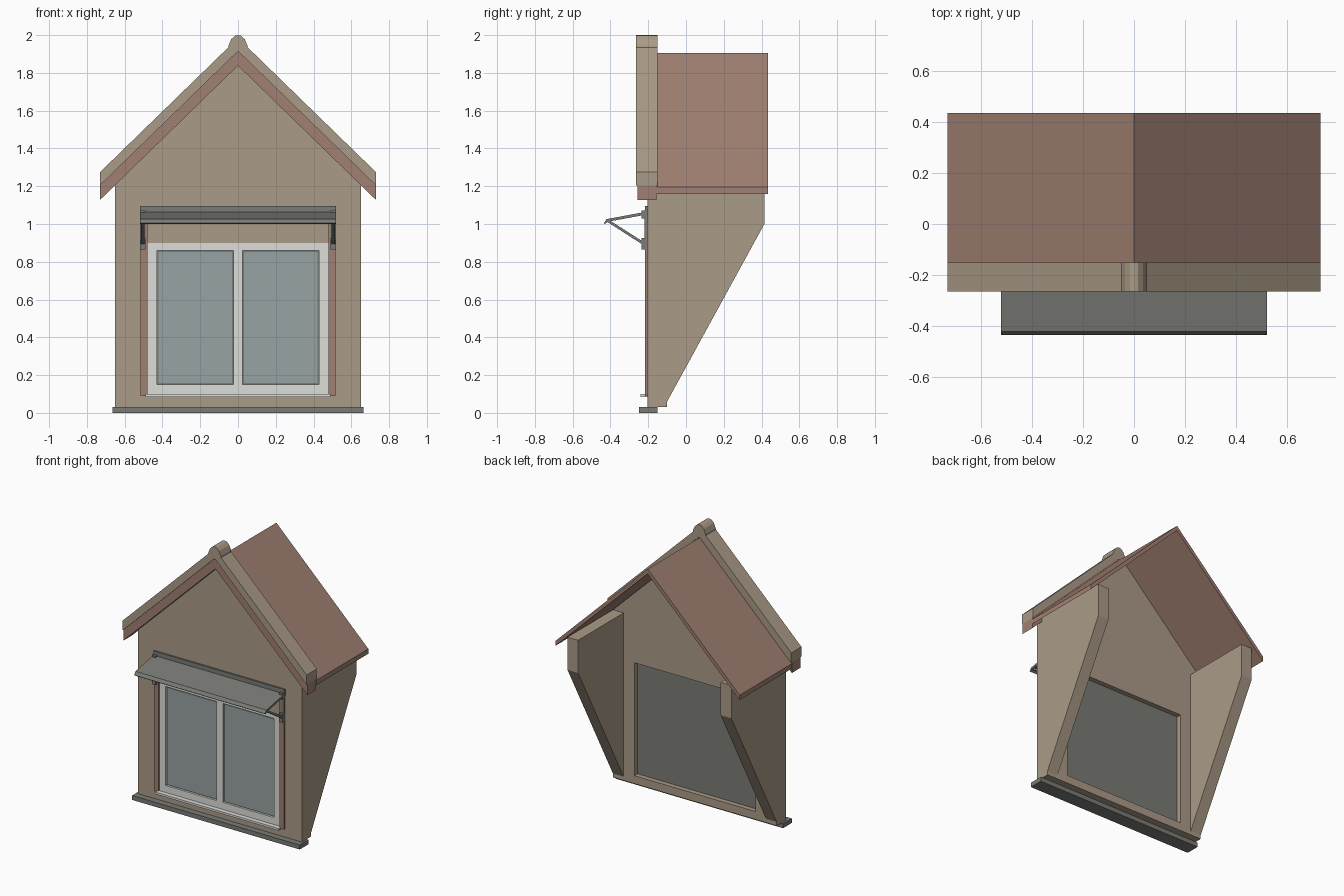
import bpy
import bmesh
from mathutils import Vector

cube = bpy.data.objects.get("Cube")
if cube:
    bpy.data.objects.remove(cube, do_unlink=True)


def material(name, *rgb):
    """Flat material from 0-255 sRGB values."""
    lin = [((c / 255 + 0.055) / 1.055) ** 2.4 for c in rgb] + [1]
    m = bpy.data.materials.new(name)
    m.use_nodes = True
    m.diffuse_color = lin
    bsdf = m.node_tree.nodes["Principled BSDF"]
    bsdf.inputs["Base Color"].default_value = lin
    bsdf.inputs["Roughness"].default_value = 0.8
    return m


TAN = material("tan render", 170, 155, 135)
RED = material("red brown", 160, 128, 114)
GREY = material("zinc grey", 122, 124, 118)
WHITE = material("frame white", 221, 221, 217)
GLASS = material("pane blue grey", 153, 163, 163)


def prism(name, pts, lo, hi, axis, mat):
    """Extrude a profile along x (points are y, z) or along y (points are x, z)."""
    def place(p, d):
        return Vector((d, *p)) if axis == "x" else Vector((p[0], d, p[1]))
    bm = bmesh.new()
    face = bm.faces.new([bm.verts.new(place(p, lo)) for p in pts])
    ext = bmesh.ops.extrude_face_region(bm, geom=[face])
    moved = [v for v in ext["geom"] if isinstance(v, bmesh.types.BMVert)]
    bmesh.ops.translate(bm, verts=moved, vec=place((0, 0), hi - lo))
    bmesh.ops.recalc_face_normals(bm, faces=bm.faces)
    mesh = bpy.data.meshes.new(name)
    bm.to_mesh(mesh)
    bm.free()
    mesh.materials.append(mat)
    ob = bpy.data.objects.new(name, mesh)
    bpy.context.collection.objects.link(ob)
    return ob


def box(name, x, y, z, mat):
    pts = [(x[0], z[0]), (x[1], z[0]), (x[1], z[1]), (x[0], z[1])]
    return prism(name, pts, y[0], y[1], "y", mat)


def cut(ob, x, y, z):
    """Cut a box-shaped opening through an object."""
    cutter = box("opening_cutter", x, y, z, ob.data.materials[0])
    cutter.hide_render = True
    mod = ob.modifiers.new("opening", "BOOLEAN")
    mod.operation = "DIFFERENCE"
    mod.solver = "EXACT"
    mod.object = cutter
    bpy.context.view_layer.objects.active = ob
    bpy.ops.object.modifier_apply(modifier=mod.name)
    bpy.data.objects.remove(cutter, do_unlink=True)


def chevron(name, under, over, lo, hi, mat):
    """Pitched slab given by its lower and upper apex heights."""
    w, drop = 0.73, 0.71
    pts = [(-w, under - drop), (0, under), (w, under - drop),
           (w, over - drop), (0, over), (-w, over - drop)]
    return prism(name, pts, lo, hi, "y", mat)


# Base sill and gable wall
box("base_sill", (-0.665, 0.665), (-0.25, -0.15), (0, 0.032), GREY)
wall = prism("gable_wall", [(-0.65, 0.032), (0.65, 0.032), (0.65, 1.235),
                            (0, 1.866), (-0.65, 1.235)], -0.205, -0.10, "y", TAN)
cut(wall, (-0.48, 0.48), (-0.4, 0.1), (0.09, 0.90))

# Tapered cheek walls
CHEEK = [(-0.10, 0.06), (0.415, 1.0), (0.415, 1.235), (-0.10, 1.235)]
for side, s in (("left", 1), ("right", -1)):
    a, b = sorted((s * 0.565, s * 0.65))
    prism(side + "_cheek_wall", CHEEK, a, b, "x", TAN)

# Roof, barge boards, verge tiles and ridge cap
chevron("roof", 1.87, 1.905, -0.155, 0.435, RED)
chevron("barge_boards", 1.838, 1.915, -0.257, -0.157, RED)
chevron("verge_tiles", 1.915, 1.985, -0.265, -0.15, TAN)
half = [(0.055, 1.91), (0.05, 1.945), (0.036, 1.978), (0.016, 1.997)]
cap = half + [(0, 2.0)] + [(-x, z) for x, z in reversed(half)]
prism("ridge_cap", cap, -0.265, -0.15, "y", TAN)

# Window frame with two panes
frame = box("window_frame", (-0.48, 0.48), (-0.207, -0.145), (0.09, 0.90), WHITE)
for s in (1, -1):
    xs = sorted((s * 0.025, s * 0.43))
    cut(frame, xs, (-0.4, 0.1), (0.15, 0.86))
    box("pane_seal", xs, (-0.192, -0.15), (0.15, 0.86), GREY)
    inner = (xs[0] + 0.008, xs[1] - 0.008)
    box("window_pane", inner, (-0.197, -0.19), (0.158, 0.852), GLASS)
box("inner_panel", (-0.48, 0.48), (-0.146, -0.135), (0.09, 0.90), GREY)
box("window_sill", (-0.49, 0.49), (-0.24, -0.2), (0.085, 0.10), WHITE)

# Awning: wall rail and sloped cover with a front lip
box("awning_rail", (-0.52, 0.52), (-0.216, -0.2), (1.045, 1.095), GREY)
prism("awning_cover", [(-0.21, 1.05), (-0.21, 1.065), (-0.42, 1.026), (-0.435, 1.005),
                       (-0.43, 1.0), (-0.413, 1.012)], -0.52, 0.52, "x", GREY)

# Guide rails, brackets and struts on both sides
STRUT = [(-0.405, 1.02), (-0.225, 0.905), (-0.225, 0.888), (-0.415, 1.01)]
for side, s in (("left", 1), ("right", -1)):
    rail = sorted((s * 0.48, s * 0.515))
    box(side + "_guide_rail", rail, (-0.216, -0.2), (0.09, 1.045), RED)
    arm = sorted((s * 0.49, s * 0.518))
    box(side + "_upper_bracket", arm, (-0.236, -0.21), (1.03, 1.072), GREY)
    box(side + "_lower_bracket", arm, (-0.236, -0.21), (0.865, 0.925), GREY)
    box(side + "_bracket_plate", arm, (-0.22, -0.21), (0.865, 1.045), GREY)
    prism(side + "_strut", STRUT, s * 0.495, s * 0.513, "x", GREY)
